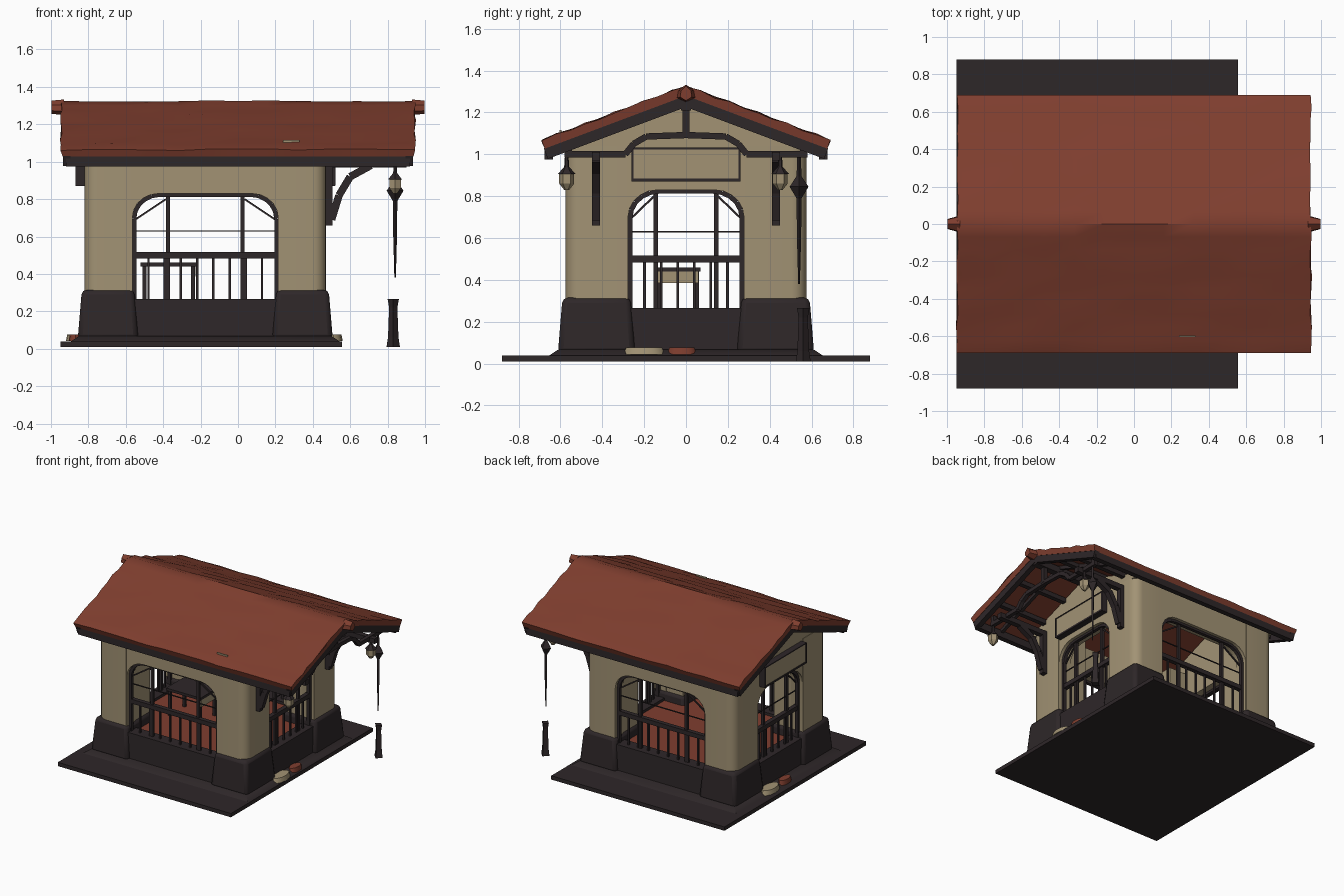
import bpy, bmesh, math, random
from mathutils import Vector, Matrix

if "Cube" in bpy.data.objects:
    bpy.data.objects.remove(bpy.data.objects["Cube"])

random.seed(4)

def mat(name, c):
    m = bpy.data.materials.new(name)
    m.diffuse_color = (*c, 1)
    m.use_nodes = True
    m.node_tree.nodes["Principled BSDF"].inputs["Base Color"].default_value = m.diffuse_color
    return m

RED = mat("roof red", (0.212, 0.048, 0.028))
BEIGE = mat("plaster beige", (0.36, 0.29, 0.175))
DARK = mat("dark wood and stone", (0.027, 0.020, 0.0215))

def finish(name, bm, m, bevel=0):
    bmesh.ops.recalc_face_normals(bm, faces=bm.faces)
    me = bpy.data.meshes.new(name)
    bm.to_mesh(me)
    bm.free()
    ob = bpy.data.objects.new(name, me)
    bpy.context.collection.objects.link(ob)
    me.materials.append(m)
    if bevel:
        b = ob.modifiers.new("bevel", 'BEVEL')
        b.width, b.segments = bevel, 2
    bpy.ops.object.select_all(action='DESELECT')
    bpy.context.view_layer.objects.active = ob
    ob.select_set(True)
    bpy.ops.object.shade_smooth_by_angle(angle=math.radians(35))
    return ob

def box(bm, lo, hi, flare=0):
    """Box from corner to corner; flare widens the bottom."""
    c = [(a + b) / 2 for a, b in zip(lo, hi)]
    s = [b - a for a, b in zip(lo, hi)]
    r = bmesh.ops.create_cube(bm, size=1)
    for v in r['verts']:
        f = flare if v.co.z < 0 else 0
        v.co = Vector([c[i] + v.co[i] * (s[i] + (2 * f if i < 2 else 0)) for i in range(3)])

def beam(bm, a, b, w, h=None):
    """Rectangular bar between two points."""
    a, b = Vector(a), Vector(b)
    d = b - a
    q = d.to_track_quat('Z', 'Y').to_matrix().to_4x4()
    mt = Matrix.Translation((a + b) / 2) @ q @ Matrix.Diagonal((w, h or w, d.length, 1))
    bmesh.ops.create_cube(bm, size=1, matrix=mt)

def extrude(bm, pts, off):
    """Solid from an outline moved along an offset."""
    f = bm.faces.new([bm.verts.new(p) for p in pts])
    ext = bmesh.ops.extrude_face_region(bm, geom=[f])
    bmesh.ops.translate(bm, vec=off, verts=[v for v in ext['geom'] if isinstance(v, bmesh.types.BMVert)])
    bm.faces.new(list(reversed(f.verts))) if not f.is_valid else None

def lathe(bm, x, y, prof, n=6):
    """Cone stack from (radius, z) pairs."""
    for (r1, z1), (r2, z2) in zip(prof, prof[1:]):
        bmesh.ops.create_cone(bm, cap_ends=True, segments=n, radius1=r1, radius2=r2, depth=z2 - z1,
                              matrix=Matrix.Translation((x, y, (z1 + z2) / 2)))

CX, HX, HY = -0.175, 0.645, 0.575
def roof_z(y):
    return 1.325 - 0.375 * abs(y)

# Ground slab with a gentle rise toward the walls
bm = bmesh.new()
box(bm, (-0.95, -0.88, 0.01), (0.555, 0.88, 0.04))
box(bm, (-0.85, -0.61, 0.038), (0.50, 0.61, 0.068), 0.045)
finish("ground_slab", bm, DARK)

# Plaster corner pillars with rounded outer corners, on flared stone bases
pil, bas = bmesh.new(), bmesh.new()
R = 0.07
for sx in (-1, 1):
    for sy in (-1, 1):
        prof = [(0.395, 0.28), (0.395, HY)]
        for i in range(6):
            t = math.pi / 2 * (1 - i / 5)
            prof.append((HX - R + R * math.cos(t), HY - R + R * math.sin(t)))
        prof.append((HX, 0.28))
        extrude(pil, [(CX + sx * a, sy * b, 0.30) for a, b in prof], Vector((0, 0, 0.74)))
        xs = sorted((CX + sx * HX, CX + sx * 0.395))
        ys = sorted((sy * HY, sy * 0.28))
        box(bas, (xs[0] - 0.015, ys[0] - 0.015, 0.05), (xs[1] + 0.015, ys[1] + 0.015, 0.315), 0.022)
finish("corner_pillars", pil, BEIGE)
finish("pillar_bases", bas, DARK, 0.025)

# Mapping for the four sides: u along wall, d inward depth, z up
def front_map(s):
    return lambda u, d, z: Vector((CX + u, s * (HY - d), z))
def side_map(s):
    return lambda u, d, z: Vector((CX + s * (HX - d), u, z))

def arch(h, z0, top=0.83, r=0.14):
    left = [(-h, z0)]
    for i in range(6):
        t = math.pi / 2 * i / 5
        left.append((-h + r * (1 - math.cos(t)), top - 0.13 + 0.13 * math.sin(t)))
    return left + [(-u, z) for u, z in reversed(left)]

sides = [("front", front_map(-1), 0.39), ("back", front_map(1), 0.39),
         ("left", side_map(-1), 0.277), ("right", side_map(1), 0.277)]
for name, mp, h in sides:
    gable = name in ("left", "right")
    off = mp(0, 0.1, 0) - mp(0, 0, 0)
    # Plaster wall with arched opening, gable ends rise to the ridge
    half = [(h + 0.02, 0.30), (h + 0.02, 1.03)]
    half += [(HY - 0.01, 1.03), (HY - 0.01, 1.06), (0, 1.265)] if gable else [(h + 0.02, 1.055)]
    outer = half + [(-u, z) for u, z in reversed(half) if u > 0]
    bm = bmesh.new()
    extrude(bm, [mp(u, 0.003, z) for u, z in outer + arch(h, 0.30)], off)
    finish(name + "_wall", bm, BEIGE)
    # Stone sill below the opening
    bm = bmesh.new()
    a, b = mp(-h - 0.01, 0.0, 0), mp(h + 0.01, 0.10, 0)
    box(bm, (min(a.x, b.x), min(a.y, b.y), 0.05), (max(a.x, b.x), max(a.y, b.y), 0.265), 0.008)
    finish(name + "_sill", bm, DARK)
    # Window frame, mullions, railing and balusters
    bm = bmesh.new()
    pts = arch(h - 0.008, 0.26, 0.825)
    for p, q in zip(pts, pts[1:]):
        beam(bm, mp(p[0], 0.04, p[1]), mp(q[0], 0.04, q[1]), 0.026)
    m = 0.2 if not gable else 0.145
    for u in (-m, m):
        beam(bm, mp(u, 0.05, 0.26), mp(u, 0.05, 0.82), 0.022)
        beam(bm, mp(u * 1.05, 0.05, 0.80), mp(math.copysign(h, u), 0.05, 0.68), 0.010)
    beam(bm, mp(-h, 0.045, 0.50), mp(h, 0.045, 0.50), 0.034)
    beam(bm, mp(-h, 0.05, 0.63), mp(h, 0.05, 0.63), 0.007)
    n = 9 if not gable else 7
    for i in range(1, n):
        u = -h + 2 * h * i / n
        beam(bm, mp(u, 0.045, 0.26), mp(u, 0.045, 0.50), 0.013)
    finish(name + "_window_frame", bm, DARK)
    # Framed board on each gable
    if gable:
        pl, fr = bmesh.new(), bmesh.new()
        lo, hi = mp(-0.25, -0.045, 0.885), mp(0.25, -0.005, 1.025)
        box(pl, (min(lo.x, hi.x), -0.25, 0.885), (max(lo.x, hi.x), 0.25, 1.025))
        for u in (-0.256, 0.256):
            beam(fr, mp(u, -0.025, 0.872), mp(u, -0.025, 1.03), 0.05, 0.010)
        for z, t in ((0.878, 0.014), (1.028, 0.008)):
            box(fr, (min(lo.x, hi.x) - 0.004, -0.26, z - t / 2), (max(lo.x, hi.x) + 0.004, 0.26, z + t / 2))
        finish(name + "_board", pl, BEIGE)
        finish(name + "_board_frame", fr, DARK)

# Interior floor and small table with a pale side panel
bm = bmesh.new()
box(bm, (CX - 0.56, -0.49, 0.22), (CX + 0.56, 0.49, 0.245))
finish("interior_floor", bm, RED)
bm = bmesh.new()
box(bm, (-0.52, -0.15, 0.44), (-0.22, 0.07, 0.46))
for x in (-0.5, -0.24):
    for y in (-0.13, 0.05):
        beam(bm, (x, y, 0.24), (x, y, 0.44), 0.022)
finish("table", bm, DARK)
bm = bmesh.new()
box(bm, (-0.228, -0.14, 0.385), (-0.22, 0.06, 0.44))
finish("table_panel", bm, BEIGE)

# Roof: wavy shingled section swept along x
ys = [-0.69 + 1.38 * i / 20 for i in range(21)]
bm = bmesh.new()
rings = []
for k in range(13):
    x = -0.952 + 1.904 * k / 12
    top = []
    for i, y in enumerate(ys):
        e = random.uniform(0, 0.012) if k in (0, 12) else 0
        z = roof_z(y) + random.uniform(-0.005, 0.005) + (0.004 if i % 2 else -0.002)
        top.append(bm.verts.new((x - math.copysign(e, x), y, z)))
    bot = [bm.verts.new((x * 0.985, y, roof_z(y) - 0.045)) for y in (0.675, 0, -0.675)]
    rings.append(top + bot)
for r, s in zip(rings, rings[1:]):
    for i in range(len(r)):
        j = (i + 1) % len(r)
        bm.faces.new((r[i], r[j], s[j], s[i]))
bm.faces.new(rings[0])
bm.faces.new(rings[-1])
finish("roof", bm, RED)

# Pointed ridge ends
bm = bmesh.new()
for s in (-1, 1):
    ridge = [(-0.045, 1.27), (-0.04, 1.305), (0, 1.333), (0.04, 1.305), (0.045, 1.27), (0, 1.25)]
    a = [bm.verts.new((s * 0.93, y, z)) for y, z in ridge]
    b = [bm.verts.new((s * 0.997, y * 0.6, 1.29 + (z - 1.29) * 0.85)) for y, z in ridge]
    for i in range(6):
        bm.faces.new((a[i], a[i - 1], b[i - 1], b[i]))
    bm.faces.new(a)
    bm.faces.new(b)
finish("ridge_ends", bm, RED)

# Pale roof tile
bm = bmesh.new()
beam(bm, (0.24, -0.6, roof_z(0.6) + 0.006), (0.33, -0.6, roof_z(0.6) + 0.006), 0.009, 0.02)
finish("pale_tile", bm, BEIGE)

# Barge boards, eave fascias, purlins and rafters
bm = bmesh.new()
for s in (-1, 1):
    for x in (-0.915, 0.915):
        beam(bm, (x, 0, roof_z(0) - 0.07), (x, s * 0.67, roof_z(0.67) - 0.07), 0.04, 0.055)
    box(bm, (-0.92, s * 0.655 - 0.02, 0.975), (0.92, s * 0.655 + 0.02, 1.03))
    for y in (0.22, 0.44):
        for x0, x1 in ((-0.91, -0.8), (0.45, 0.91)):
            beam(bm, (x0, s * y, roof_z(y) - 0.065), (x1, s * y, roof_z(y) - 0.065), 0.035)
    beam(bm, (0.70, 0, roof_z(0) - 0.06), (0.70, s * 0.65, roof_z(0.65) - 0.06), 0.025)
beam(bm, (0.45, 0, 1.235), (0.93, 0, 1.235), 0.05)
finish("roof_timbers", bm, DARK)

# Porch truss and wall brackets
bm = bmesh.new()
line = [(-0.58, 1.0), (-0.29, 1.0), (-0.25, 1.05), (-0.19, 1.085), (0, 1.092)]
line += [(-y, z) for y, z in reversed(line[:-1])]
for p, q in zip(line, line[1:]):
    beam(bm, (0.84, *p), (0.84, *q), 0.03)
beam(bm, (0.84, 0, 1.09), (0.84, 0, 1.25), 0.035)
for s in (-1, 1):
    y = s * 0.43
    beam(bm, (0.45, y, 0.99), (0.9, y, 0.99), 0.04)
    beam(bm, (0.485, y, 0.66), (0.485, y, 1.0), 0.04)
    path = [(0.50, 0.69), (0.54, 0.82), (0.60, 0.92), (0.71, 0.98)]
    for p, q in zip(path, path[1:]):
        beam(bm, (p[0], y, p[1]), (q[0], y, q[1]), 0.04)
    beam(bm, (0.84, s * 0.56, 1.0), (0.84, s * 0.56, 1.06), 0.03)
finish("porch_truss", bm, DARK)

# Hanging lanterns
cap, glow = bmesh.new(), bmesh.new()
for y in (-0.57, 0.45):
    lathe(cap, 0.84, y, [(0.043, 0.905), (0.012, 0.94), (0.008, 1.0)])
    lathe(glow, 0.84, y, [(0.012, 0.83), (0.036, 0.86), (0.036, 0.905)])
finish("lantern_caps", cap, DARK)
finish("lantern_globes", glow, BEIGE)

# Hanging chain with diamond bell and ground weight
bm = bmesh.new()
lathe(bm, 0.84, 0.54, [(0.004, 0.38), (0.010, 0.60), (0.012, 0.79), (0.045, 0.845), (0.012, 0.895), (0.008, 1.0)], 4)
lathe(bm, 0.83, 0.56, [(0.036, 0.01), (0.028, 0.06), (0.022, 0.22), (0.030, 0.265)], 4)
finish("hanging_chain", bm, DARK)

# Flat stepping stones at the two ends
for nm, m, yy, r in (("beige_step", BEIGE, -0.2, 0.10), ("red_step", RED, -0.02, 0.07)):
    bm = bmesh.new()
    for s, x in ((1, 0.51), (-1, -0.87)):
        bmesh.ops.create_cone(bm, cap_ends=True, segments=12, radius1=r, radius2=r * 0.85, depth=0.035,
                              matrix=Matrix.Translation((x, s * yy, 0.06)) @ Matrix.Diagonal((0.5, 1, 1, 1)))
    finish(nm, bm, m)
